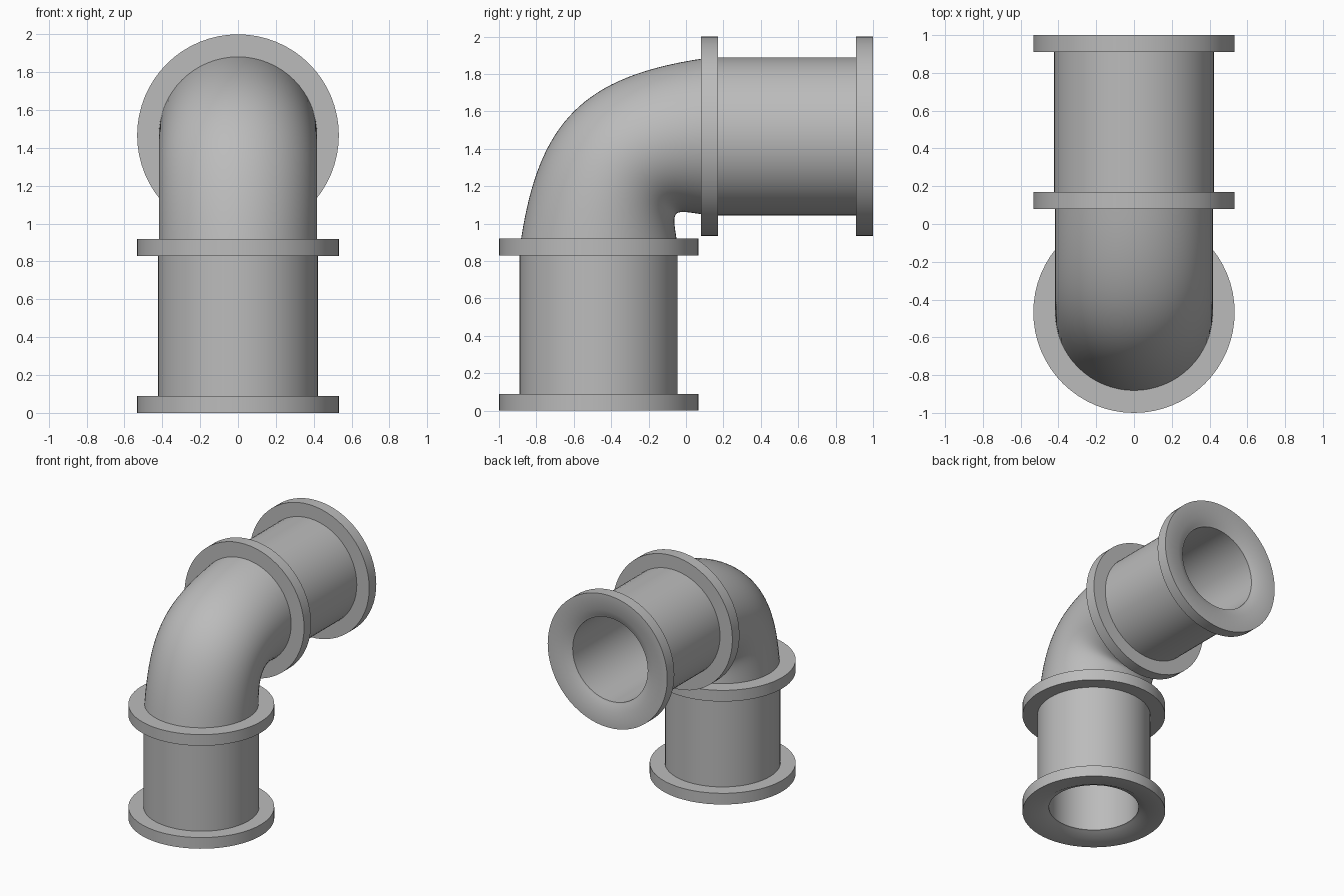
import bpy, bmesh, math
from mathutils import Vector, Matrix

cube = bpy.data.objects.get("Cube")
if cube:
    bpy.data.objects.remove(cube, do_unlink=True)

SEGMENTS = 64
AXIS = -0.467      # y of the upright pipe axis
BORE = 0.335

grey = bpy.data.materials.new("pipe grey")
grey.diffuse_color = (0.5, 0.5, 0.5, 1)
grey.use_nodes = True
grey.node_tree.nodes["Principled BSDF"].inputs["Base Color"].default_value = (0.5, 0.5, 0.5, 1)

# mirrors the upright half onto the horizontal half: y -> 1 - z, z -> 1 - y
SWAP = Matrix(((1, 0, 0, 0), (0, 0, -1, 1), (0, -1, 0, 1), (0, 0, 0, 1)))


def skin(name, rings, closed=False, matrix=None):
    """Bridge a list of point rings into one smooth object."""
    bm = bmesh.new()
    loops = [[bm.verts.new(p) for p in ring] for ring in rings]
    pairs = list(zip(loops, loops[1:]))
    if closed:
        pairs.append((loops[-1], loops[0]))
    for a, b in pairs:
        for i in range(SEGMENTS):
            j = (i + 1) % SEGMENTS
            bm.faces.new((a[i], a[j], b[j], b[i]))
    if matrix:
        bm.transform(matrix)
    bmesh.ops.recalc_face_normals(bm, faces=bm.faces)
    mesh = bpy.data.meshes.new(name)
    bm.to_mesh(mesh)
    bm.free()
    mesh.materials.append(grey)
    obj = bpy.data.objects.new(name, mesh)
    bpy.context.collection.objects.link(obj)
    bpy.ops.object.select_all(action='DESELECT')
    obj.select_set(True)
    bpy.context.view_layer.objects.active = obj
    bpy.ops.object.shade_smooth_by_angle(angle=math.radians(30))
    return obj


def oval(centre, arm, width):
    """Ring spanned by an in-plane arm and a half width along x."""
    ring = []
    for i in range(SEGMENTS):
        a = math.tau * i / SEGMENTS
        ring.append(centre + arm * math.cos(a) + Vector((width * math.sin(a), 0, 0)))
    return ring


def lathe(name, profile, matrix=None):
    rings = [oval(Vector((0, AXIS, z)), Vector((0, r, 0)), r) for r, z in profile]
    return skin(name, rings, True, matrix)


def bezier(points, t):
    a, b, c, d = (Vector((0, y, z)) for y, z in points)
    s = 1 - t
    return a * s**3 + b * (3 * s * s * t) + c * (3 * s * t * t) + d * t**3


# straight pipes and their flanges
pipe = [(0.4225, 0.08), (0.4225, 0.84), (BORE, 0.84), (BORE, 0.08)]
end_flange = [(BORE, 0.09), (BORE, 0.035), (0.35, 0.03), (0.405, 0),
              (0.533, 0), (0.533, 0.09)]
inner_flange = [(BORE, 0.83), (0.533, 0.83), (0.533, 0.92), (BORE, 0.92)]
for side, matrix in (("lower", None), ("upper", SWAP)):
    lathe(side + "_pipe", pipe, matrix)
    lathe(side + "_end_flange", end_flange, matrix)
    lathe(side + "_elbow_flange", inner_flange, matrix)

# hollow elbow, ringed between its outer and inner bend lines
outer_bend = [(-0.882, 0.915), (-0.786, 1.547), (-0.547, 1.786), (0.085, 1.882)]
inner_bend = [(-0.05, 0.915), (-0.075, 1.075), (-0.075, 1.075), (0.085, 1.05)]
STEPS = 32
outside, inside = [], []
for k in range(STEPS + 1):
    o, i = bezier(outer_bend, k / STEPS), bezier(inner_bend, k / STEPS)
    centre, arm = (o + i) / 2, (o - i) / 2
    outside.append(oval(centre, arm, 0.418))
    inside.append(oval(centre, arm * 0.8, BORE))
skin("elbow", outside + inside[::-1], True)
